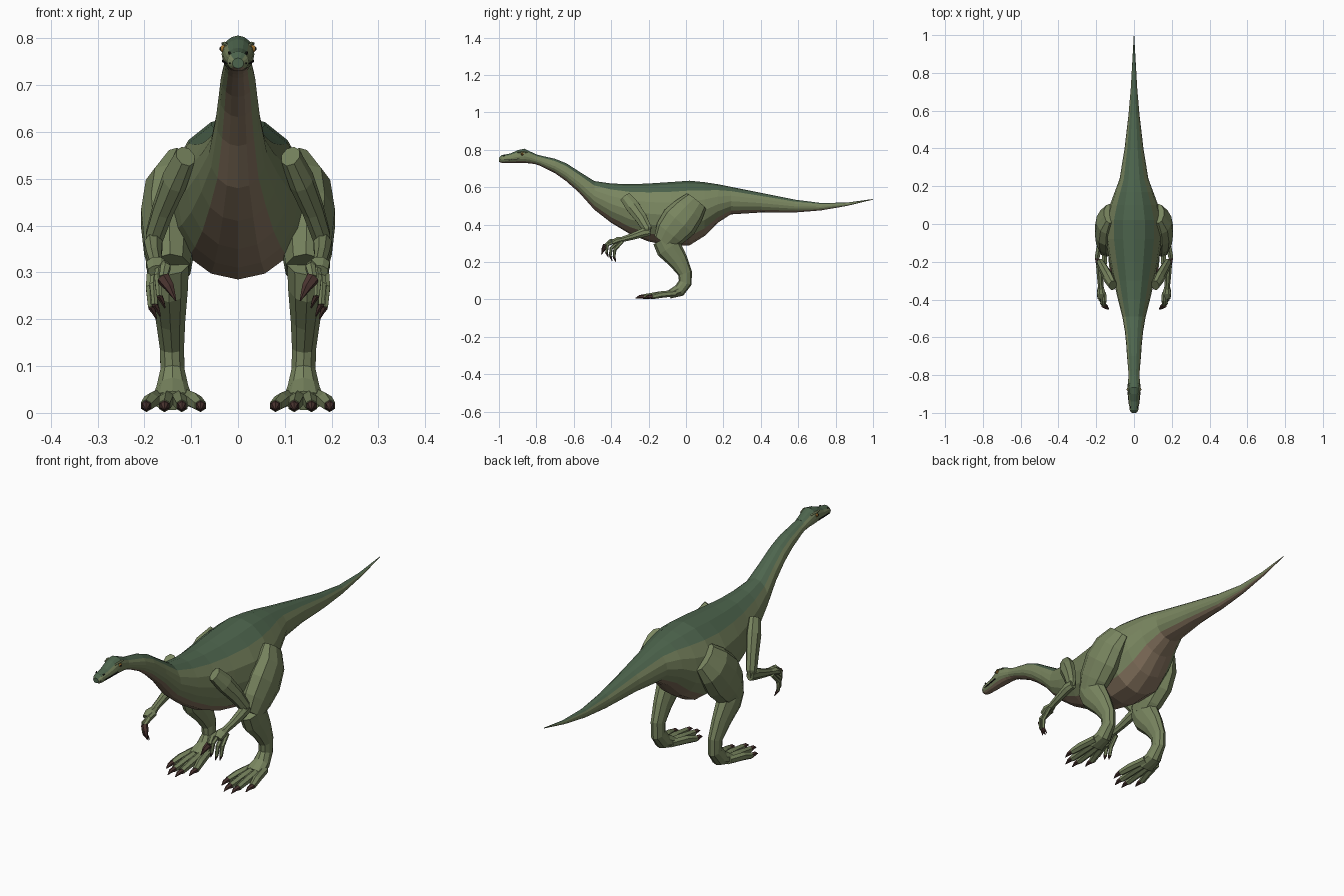
import bpy, bmesh, math
from mathutils import Vector


def mat(name, r, g, b):
    m = bpy.data.materials.new(name)
    m.diffuse_color = (r, g, b, 1)
    return m


DARK = mat("dark_green", 0.075, 0.13, 0.075)
SIDE = mat("side_green", 0.19, 0.235, 0.115)
BELLY = mat("belly_tan", 0.26, 0.19, 0.125)
CLAW = mat("claw_brown", 0.07, 0.035, 0.03)
AMBER = mat("eye_amber", 0.35, 0.17, 0.03)
BLACK = mat("black", 0.01, 0.01, 0.01)


def loft(name, rings, mats, pick=lambda i: 0):
    """Skin a list of equal-sized rings and cap both ends."""
    bm = bmesh.new()
    rows = [[bm.verts.new(p) for p in ring] for ring in rings]
    n = len(rows[0])
    for a, b in zip(rows, rows[1:]):
        for i in range(n):
            j = (i + 1) % n
            bm.faces.new((a[i], a[j], b[j], b[i])).material_index = pick(i)
    bm.faces.new(rows[0])
    bm.faces.new(rows[-1])
    bmesh.ops.recalc_face_normals(bm, faces=bm.faces)
    me = bpy.data.meshes.new(name)
    bm.to_mesh(me)
    bm.free()
    for m in mats:
        me.materials.append(m)
    ob = bpy.data.objects.new(name, me)
    bpy.context.collection.objects.link(ob)
    return ob


def limb(name, pts, m, n=8):
    """Tubes on both sides along (x, y, z, half_width, half_depth) stations."""
    for tag, s in (("left", 1), ("right", -1)):
        c = [Vector((s * p[0], p[1], p[2])) for p in pts]
        rings = []
        for k, p in enumerate(pts):
            t = (c[min(k + 1, len(c) - 1)] - c[max(k - 1, 0)]).normalized()
            side = Vector((s, 0, 0))
            side = (side - side.dot(t) * t).normalized()
            up = t.cross(side)
            rings.append([c[k] + side * p[3] * math.cos(a) + up * p[4] * math.sin(a)
                          for a in (2 * math.pi * (i + 0.5) / n for i in range(n))])
        loft(f"{tag}_{name}", rings, [m])


def digit(name, base, knuckle, end, tip, r, claw_r):
    """A toe or finger with a pointed claw."""
    limb(name, [(*base, r, r), (*knuckle, r, r * 1.05), (*end, r * .8, r * .8)], SIDE, 6)
    mid = [(a + b) / 2 for a, b in zip(end, tip)]
    mid[2] += claw_r * .35
    limb(name + "_claw", [(*end, claw_r, claw_r), (*mid, claw_r * .75, claw_r * .75),
                          (*tip, .0015, .0015)], CLAW, 6)


def bands(i):
    k = min(i, 15 - i)
    return 0 if k < 2 else (1 if k < 6 else 2)


def trunk(name, profile):
    """Rings from (y, top, bottom, half_width)."""
    rings = []
    for y, top, bot, w in profile:
        mid = bot + (top - bot) * .48
        ring = []
        for i in range(16):
            a = math.pi * i / 8
            c = math.cos(a)
            ring.append((w * math.sin(a), y, mid + c * ((top - mid) if c > 0 else (mid - bot))))
        rings.append(ring)
    return loft(name, rings, [DARK, SIDE, BELLY], bands)


# Neck, torso and tail
trunk("body", [
    (-.84, .785, .735, .028), (-.78, .770, .715, .030), (-.70, .752, .675, .037),
    (-.64, .728, .632, .041), (-.57, .683, .570, .048), (-.49, .633, .480, .062),
    (-.40, .620, .410, .085), (-.30, .616, .350, .108), (-.20, .620, .310, .130),
    (-.08, .628, .285, .150), (.02, .635, .290, .150), (.10, .627, .340, .128),
    (.17, .616, .410, .102), (.24, .602, .455, .076), (.40, .570, .465, .050),
    (.58, .534, .465, .029), (.72, .516, .476, .017), (.86, .518, .500, .009),
    (1.0, .537, .534, .001)])

# Head
trunk("head", [
    (-1.0, .758, .736, .012), (-.985, .772, .730, .023), (-.94, .780, .730, .027),
    (-.90, .798, .730, .032), (-.865, .806, .729, .035), (-.835, .792, .728, .032),
    (-.80, .776, .722, .028)])
limb("mouth", [(.016, -.994, .747, .003, .002), (.0265, -.95, .747, .003, .002),
               (.0325, -.89, .752, .003, .002)], BLACK, 4)
limb("nostril", [(.017, -.975, .767, .003, .003), (.019, -.968, .770, .003, .003)], BLACK, 4)


def ball(name, loc, r, m):
    bpy.ops.mesh.primitive_uv_sphere_add(segments=8, ring_count=6, radius=r, location=loc)
    ob = bpy.context.object
    ob.name = name
    ob.data.materials.append(m)


# Eyes under a brow
for tag, s in (("left", 1), ("right", -1)):
    ball(tag + "_eye", (s * .031, -.875, .778), .008, AMBER)
    ball(tag + "_pupil", (s * .036, -.877, .778), .004, BLACK)
limb("brow", [(.024, -.90, .786, .005, .003), (.029, -.875, .789, .007, .004),
              (.024, -.845, .785, .005, .003)], SIDE, 6)

# Hind legs
limb("thigh", [(.130, .055, .525, .030, .066), (.146, .015, .475, .054, .088),
               (.150, -.035, .415, .060, .102), (.147, -.085, .355, .056, .088),
               (.145, -.120, .305, .045, .060)], SIDE, 10)
limb("shank", [(.147, -.120, .325, .044, .062), (.147, -.092, .275, .042, .070),
               (.144, -.040, .205, .033, .052), (.141, -.005, .140, .027, .038),
               (.140, -.004, .090, .027, .036), (.140, -.035, .048, .036, .034),
               (.140, -.090, .026, .046, .022)], SIDE, 10)
for k, (bx, tx, end) in enumerate([(.112, .080, -.185), (.130, .120, -.225),
                                   (.150, .157, -.225), (.170, .196, -.180)]):
    mx = bx + (tx - bx) * .6
    digit(f"toe_{k + 1}", (bx, -.055, .034), (mx, -.135, .026), (tx, end, .015),
          (tx, end - .045, .007), .017, .012)

# Arms
limb("upper_arm", [(.112, -.325, .548, .022, .032), (.135, -.285, .497, .028, .040),
                   (.160, -.240, .435, .024, .034), (.178, -.208, .378, .021, .027),
                   (.180, -.205, .352, .014, .016)], SIDE, 8)
limb("forearm", [(.180, -.192, .362, .017, .022), (.181, -.225, .358, .021, .026),
                 (.179, -.290, .336, .017, .019), (.175, -.345, .320, .015, .015)], SIDE, 8)
limb("palm", [(.175, -.335, .322, .016, .013), (.174, -.365, .317, .024, .018),
              (.172, -.392, .303, .022, .014)], SIDE, 8)

# Fingers, with a large thumb claw
digit("thumb", (.158, -.365, .315), (.155, -.405, .310), (.160, -.430, .288),
      (.133, -.452, .240), .012, .015)
for k, (x, y, z) in enumerate([(.168, -.425, .250), (.178, -.405, .232), (.186, -.385, .226)]):
    digit(f"finger_{k + 1}", (x, y + .045, .310), (x + .003, y + .005, z + .042), (x, y, z),
          (x - .012, y + .010, z - .026), .009, .007)
